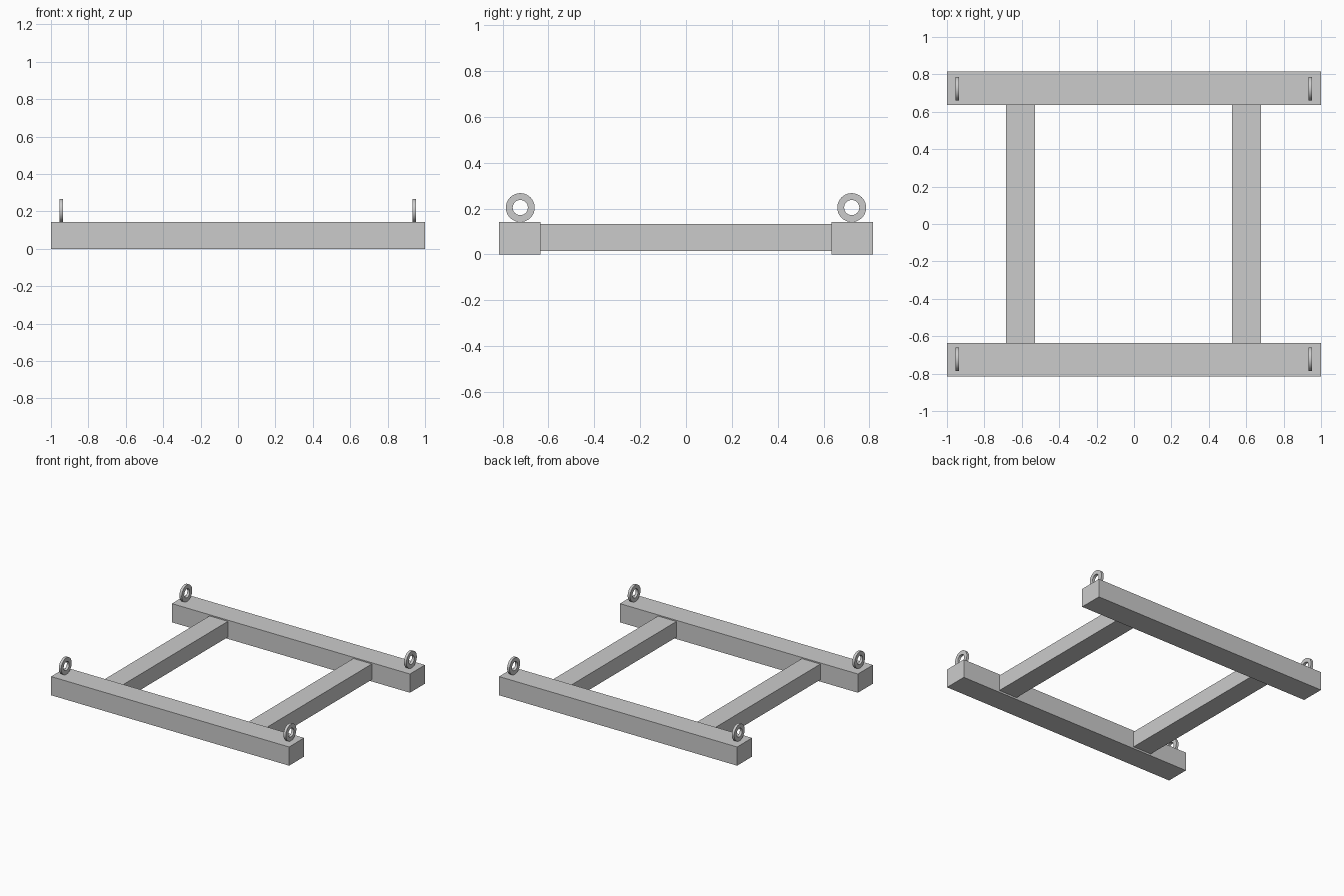
import bpy, bmesh, math
from mathutils import Matrix

if "Cube" in bpy.data.objects:
    bpy.data.objects.remove(bpy.data.objects["Cube"])

grey = bpy.data.materials.new("light_grey")
grey.diffuse_color = (0.6, 0.6, 0.6, 1)
grey.use_nodes = True
grey.node_tree.nodes["Principled BSDF"].inputs["Base Color"].default_value = grey.diffuse_color


def add_object(name, bm):
    mesh = bpy.data.meshes.new(name)
    bmesh.ops.recalc_face_normals(bm, faces=bm.faces)
    bm.to_mesh(mesh)
    bm.free()
    mesh.materials.append(grey)
    obj = bpy.data.objects.new(name, mesh)
    bpy.context.collection.objects.link(obj)
    return obj


def box(name, low, high):
    bm = bmesh.new()
    size = [h - l for l, h in zip(low, high)]
    mid = [(h + l) / 2 for l, h in zip(low, high)]
    bmesh.ops.create_cube(bm, size=1, matrix=Matrix.Translation(mid) @ Matrix.Diagonal((*size, 1)))
    return add_object(name, bm)


def ring(name, x, y, z, outer=0.063, inner=0.033, half=0.01, sides=48):
    # Rectangular section swept around the x axis
    bm = bmesh.new()
    section = [(-half, inner), (half, inner), (half, outer), (-half, outer)]
    loops = []
    for i in range(sides):
        a = math.tau * i / sides
        loops.append([bm.verts.new((x + dx, y + r * math.cos(a), z + r * math.sin(a)))
                      for dx, r in section])
    for i in range(sides):
        p, q = loops[i], loops[(i + 1) % sides]
        for k in range(4):
            n = (k + 1) % 4
            bm.faces.new((p[k], p[n], q[n], q[k]))
    obj = add_object(name, bm)
    bpy.ops.object.select_all(action='DESELECT')
    obj.select_set(True)
    bpy.context.view_layer.objects.active = obj
    bpy.ops.object.shade_smooth_by_angle(angle=math.radians(30))


# Long beams with a lifting ring near each end
for side, s in (("front", -1), ("back", 1)):
    y0, y1 = sorted((s * 0.635, s * 0.815))
    box(side + "_beam", (-1, y0, 0), (1, y1, 0.142))
    for end, x in (("left", -0.945), ("right", 0.942)):
        ring(f"{side}_{end}_lifting_ring", x, s * 0.723, 0.204)

# Cross beams between the long beams
for side, x0, x1 in (("left", -0.684, -0.529), ("right", 0.525, 0.68)):
    box(side + "_cross_beam", (x0, -0.635, 0.014), (x1, 0.635, 0.133))
